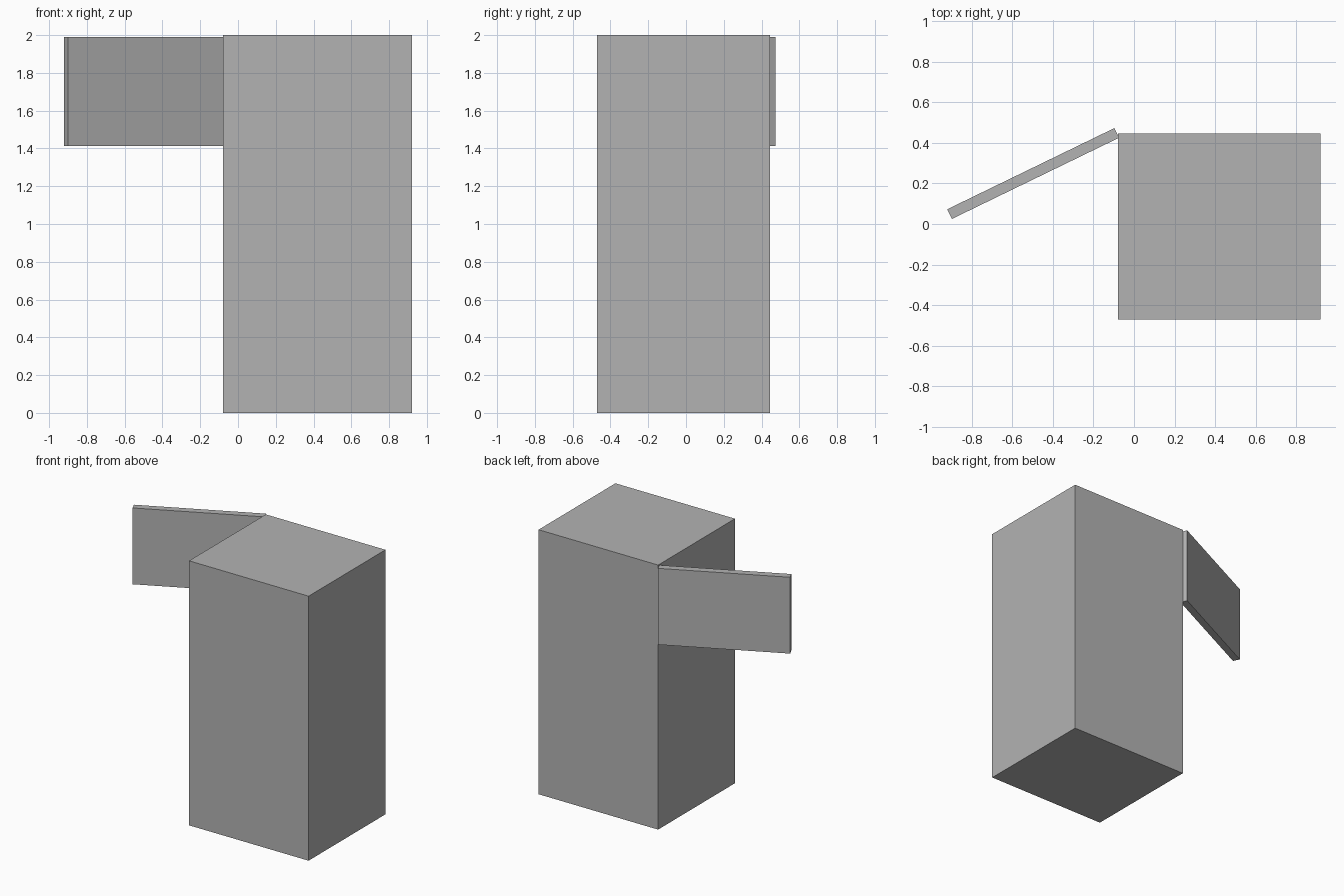
import bpy
import math

# Remove the default cube
default = bpy.data.objects.get("Cube")
if default:
    bpy.data.objects.remove(default, do_unlink=True)

# Plain grey material
GREY = (0.45, 0.45, 0.45, 1.0)
grey = bpy.data.materials.new("plain grey")
grey.use_nodes = True
grey.diffuse_color = GREY
grey.node_tree.nodes["Principled BSDF"].inputs["Base Color"].default_value = GREY


def add_box(name, centre, size, turn=0.0):
    """Flat-sided box, turned about the vertical axis."""
    bpy.ops.mesh.primitive_cube_add(size=1, location=centre)
    box = bpy.context.object
    box.name = name
    box.scale = size
    bpy.ops.object.transform_apply(location=False, rotation=False, scale=True)
    box.rotation_euler.z = turn
    box.data.materials.append(grey)
    return box


# Tall cabinet body
add_box("cabinet_body", (0.421, -0.013, 1.0), (1.0, 0.918, 2.0))

# Open upper door, swung out from the back corner
add_box("upper_door", (-0.498, 0.249, 1.702), (0.917, 0.053, 0.577),
        math.radians(25.9))
